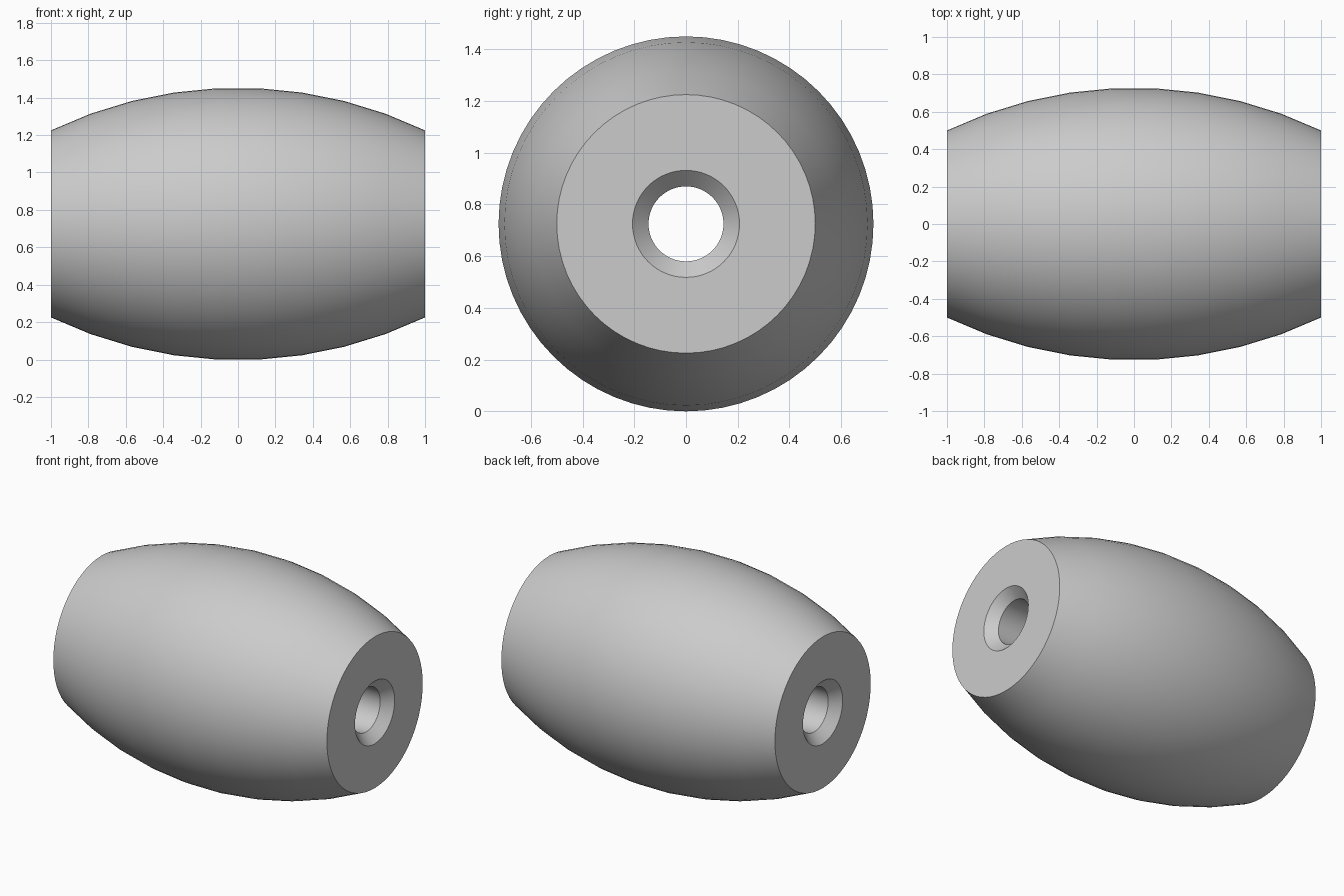
import bpy
import bmesh
import math
from mathutils import Vector

if "Cube" in bpy.data.objects:
    bpy.data.objects.remove(bpy.data.objects["Cube"], do_unlink=True)

HALF = 1.0         # half length along x
END_R = 0.5        # radius of the flat ends
MID_R = 0.728      # radius at the belly
BORE_R = 0.145     # through hole
CHAMFER = 0.062    # countersink at both hole mouths
STEPS = 9          # facets along the bulge
SIDES = 64
CENTRE_Z = 0.725

grey = bpy.data.materials.new("plain_grey")
grey.use_nodes = True
colour = (0.6, 0.6, 0.6, 1)
grey.diffuse_color = colour
grey.node_tree.nodes["Principled BSDF"].inputs["Base Color"].default_value = colour

# Bulged outside: a circular arc from one end to the other
rise = MID_R - END_R
arc_r = (HALF ** 2 + rise ** 2) / (2 * rise)
half_angle = math.asin(HALF / arc_r)
profile = []
for i in range(STEPS + 1):
    a = half_angle * (2 * i / STEPS - 1)
    profile.append((arc_r * math.sin(a), MID_R - arc_r * (1 - math.cos(a))))

# Countersunk bore, running back through the middle
profile += [(HALF, BORE_R + CHAMFER), (HALF - CHAMFER, BORE_R),
            (CHAMFER - HALF, BORE_R), (-HALF, BORE_R + CHAMFER)]

# Turn the closed profile around the x axis
bm = bmesh.new()
verts = [bm.verts.new((x, 0, r)) for x, r in profile]
edges = [bm.edges.new((v, verts[(i + 1) % len(verts)])) for i, v in enumerate(verts)]
bmesh.ops.spin(bm, geom=verts + edges, cent=Vector(), axis=Vector((1, 0, 0)),
               angle=math.tau, steps=SIDES, use_merge=True)
bmesh.ops.remove_doubles(bm, verts=bm.verts[:], dist=0.0001)
bmesh.ops.recalc_face_normals(bm, faces=bm.faces[:])
mesh = bpy.data.meshes.new("barrel_bead")
bm.to_mesh(mesh)
bm.free()
mesh.materials.append(grey)

bead = bpy.data.objects.new("barrel_bead", mesh)
bead.location.z = CENTRE_Z
bpy.context.collection.objects.link(bead)
bpy.ops.object.select_all(action="DESELECT")
bead.select_set(True)
bpy.context.view_layer.objects.active = bead
bpy.ops.object.shade_smooth_by_angle(angle=math.radians(30))
